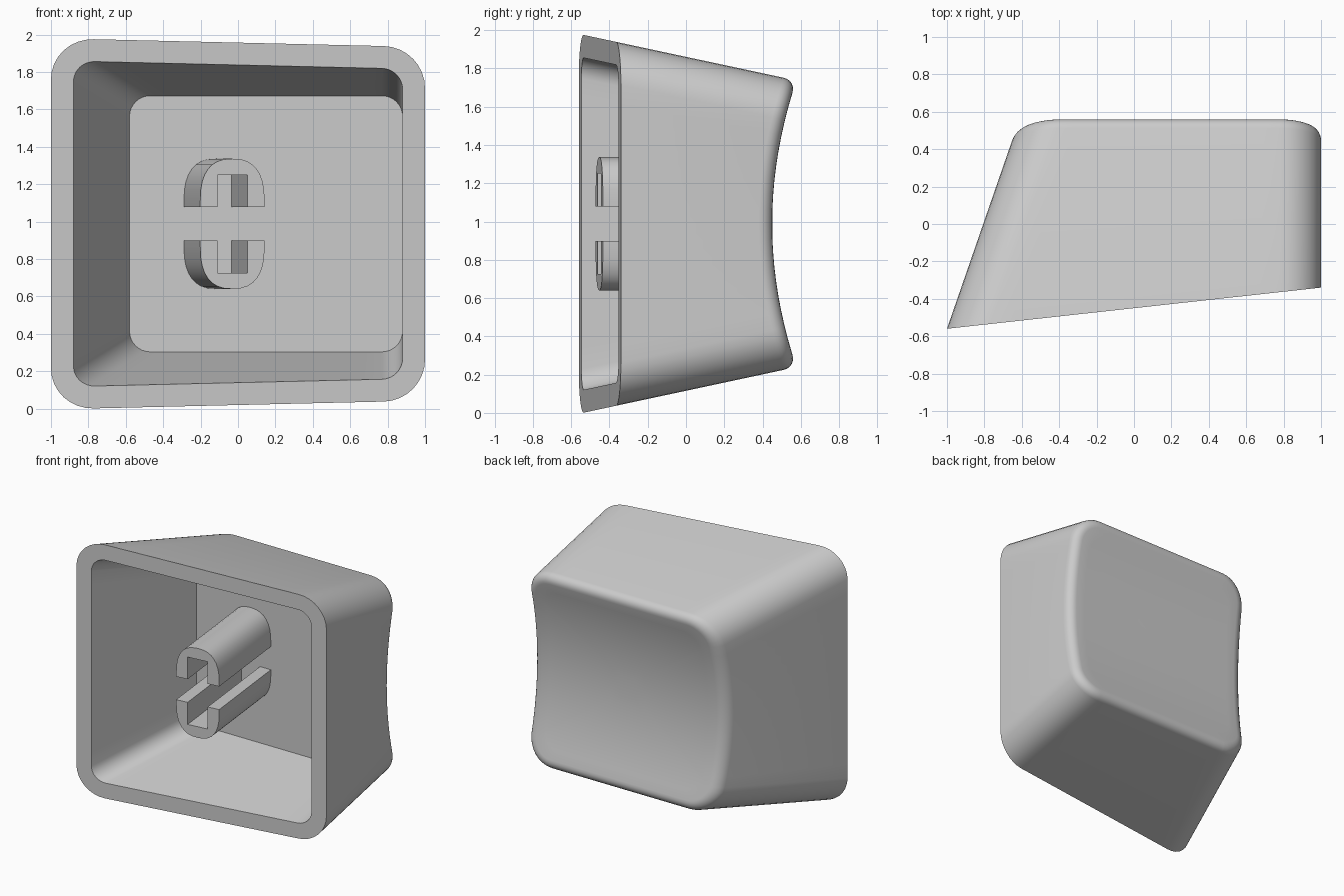
import bpy
import bmesh
from math import sin, cos, pi, radians

cube = bpy.data.objects.get("Cube")
if cube:
    bpy.data.objects.remove(cube)

grey = bpy.data.materials.new("plain grey")
grey.use_nodes = True
colour = (0.6, 0.6, 0.6, 1)
grey.diffuse_color = colour
grey.node_tree.nodes["Principled BSDF"].inputs["Base Color"].default_value = colour

MID = 0.988        # height of the mirror plane
LEAN = 0.11        # slope of the open rim and of the post
FLOOR = 0.32       # depth of the cavity floor
FILLET = 0.07
STEPS, EDGE = 8, 14


def rim(x, z):
    return -0.45 + LEAN * x


def dish(x, z):
    return 0.45 + (z - MID) ** 2 / 4.4


def outer(y):
    return -1 + 0.346 * (y + 0.56), 1, 0.988 - 0.214 * (y + 0.54), 0.22


def inner(y):
    return -0.88 + 0.346 * (y + 0.547), 0.88, 0.87 - 0.214 * (y + 0.547), 0.11


def section(shape, y, inset):
    """Rounded outline at depth y, evenly divided on corners and edges."""
    x0, x1, h, r = shape(y)
    corners = [(x1 - r, h - r), (x0 + r, h - r), (x0 + r, r - h), (x1 - r, r - h)]
    points = []
    for q, (cx, cz) in enumerate(corners):
        for i in range(STEPS + 1):
            a = (q + i / STEPS) * pi / 2
            points.append((cx + (r - inset) * cos(a), MID + cz + (r - inset) * sin(a)))
        nx, nz = corners[(q + 1) % 4]
        x, z = points[-1]
        for i in range(1, EDGE):
            t = i / EDGE
            points.append((x + (nx - cx) * t, z + (nz - cz) * t))
    return points


def ring(shape, depth, inset=0):
    """Outline whose every point lies on the surface y = depth(x, z)."""
    points = []
    for i in range(len(section(shape, 0, 0))):
        y = 0
        for _ in range(6):
            x, z = section(shape, y, inset)[i]
            y = depth(x, z)
        points.append((x, y, z))
    return points


def finish(bm, name):
    bmesh.ops.recalc_face_normals(bm, faces=bm.faces)
    mesh = bpy.data.meshes.new(name)
    bm.to_mesh(mesh)
    bm.free()
    mesh.materials.append(grey)
    ob = bpy.data.objects.new(name, mesh)
    bpy.context.collection.objects.link(ob)
    bpy.ops.object.select_all(action='DESELECT')
    ob.select_set(True)
    bpy.context.view_layer.objects.active = ob
    bpy.ops.object.shade_smooth_by_angle(angle=radians(32))


# Shell: cavity floor, cavity wall, rim, outer wall, rounded edge, dished face
rings = [ring(inner, lambda x, z: FLOOR), ring(inner, rim), ring(outer, rim)]
for i in range(7):
    a = i / 6 * pi / 2
    drop = FILLET * (1 - sin(a))
    rings.append(ring(outer, lambda x, z: dish(x, z) - drop, FILLET * (1 - cos(a))))
edge = rings[-1]
centre_x = 0.18
for k in range(9, 0, -1):
    points = []
    for x, y, z in edge:
        x, z = centre_x + (x - centre_x) * k / 10, MID + (z - MID) * k / 10
        points.append((x, dish(x, z), z))
    rings.append(points)

bm = bmesh.new()
loops = [[bm.verts.new(p) for p in points] for points in rings]
for a, b in zip(loops, loops[1:]):
    for i in range(len(a)):
        bm.faces.new((a[i - 1], a[i], b[i], b[i - 1]))
bm.faces.new(loops[0])
bm.faces.new(loops[-1])
finish(bm, "cap_shell")

# Post: two mirrored U-shaped halves leaning square to the rim
profile = [(0.172, 0.09)]
for i in range(17):
    a = i / 16 * pi
    c = cos(a)
    profile.append((0.172 * abs(c) ** 0.8 * (1 if c > 0 else -1),
                    0.12 + 0.228 * max(sin(a), 0) ** 0.8))
profile += [(-0.172, 0.09), (-0.08, 0.09), (-0.08, 0.262), (0.08, 0.262), (0.08, 0.09)]

for name, side in (("upper_post", 1), ("lower_post", -1)):
    bm = bmesh.new()
    front, back = [], []
    for px, pz in profile:
        x, z = px - 0.03, MID + side * pz
        y = rim(x, z)
        front.append(bm.verts.new((x, y, z)))
        back.append(bm.verts.new((x - LEAN * (FLOOR + 0.01 - y), FLOOR + 0.01, z)))
    bm.faces.new(front)
    bm.faces.new(back)
    for i in range(len(front)):
        bm.faces.new((front[i - 1], front[i], back[i], back[i - 1]))
    finish(bm, name)
